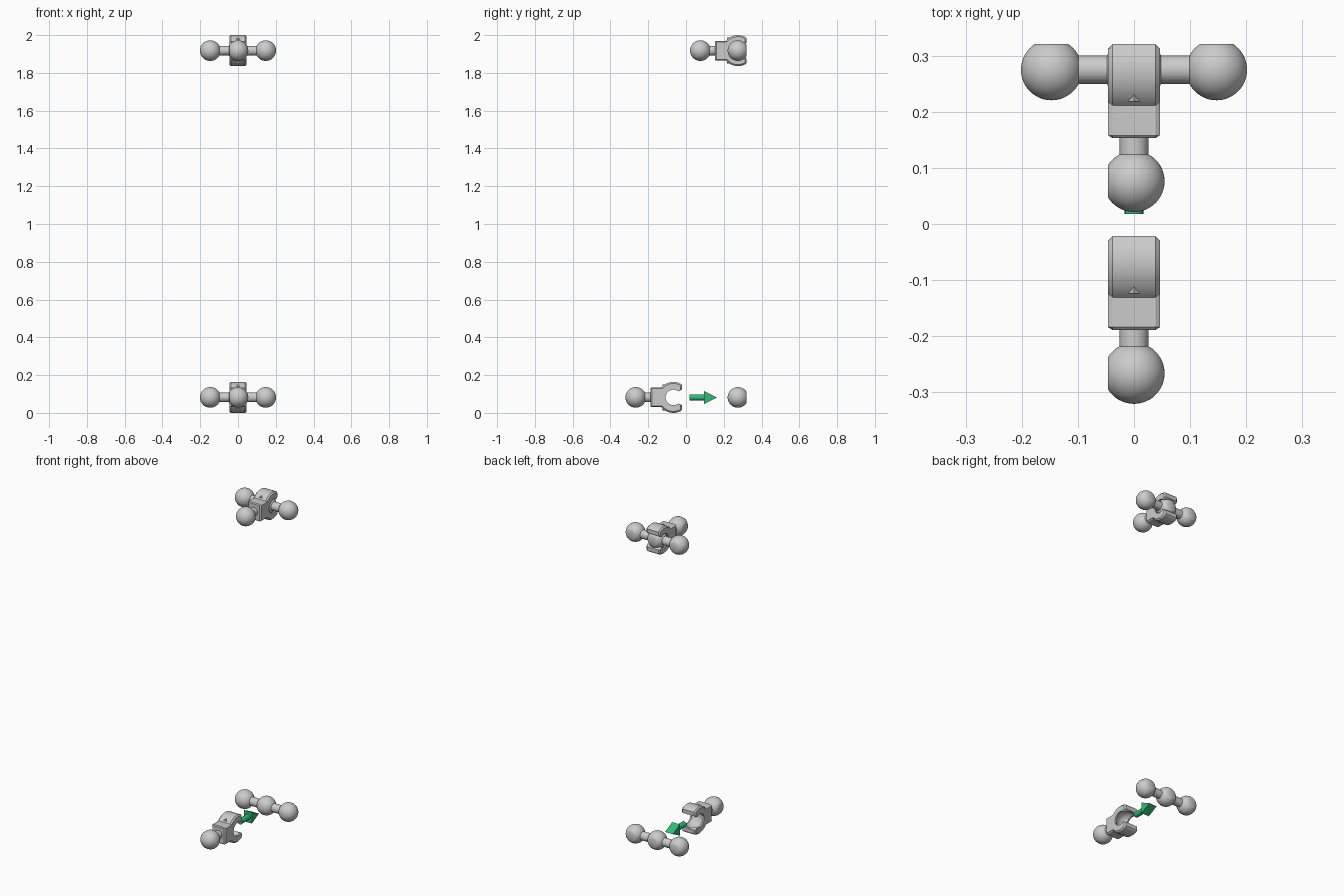
import bpy, bmesh
from math import sin, cos, radians
from mathutils import Vector, Matrix

if "Cube" in bpy.data.objects:
    bpy.data.objects.remove(bpy.data.objects["Cube"])

R = 0.0545        # ball radius
FLAT = 0.046      # distance of the flat from the ball centre, half clip width
ROD = 0.0255
OUT, INN = 0.082, 0.041   # clip ring radii
CHAMFER = 0.008


def finish(name, bm, loc, angle=35):
    bmesh.ops.recalc_face_normals(bm, faces=bm.faces)
    me = bpy.data.meshes.new(name)
    bm.to_mesh(me)
    bm.free()
    ob = bpy.data.objects.new(name, me)
    bpy.context.collection.objects.link(ob)
    ob.location = loc
    bpy.ops.object.select_all(action='DESELECT')
    bpy.context.view_layer.objects.active = ob
    ob.select_set(True)
    bpy.ops.object.shade_smooth_by_angle(angle=radians(angle))
    return ob


def turn(axis):
    return Matrix.Rotation(radians(90), 4, 'Y' if axis == 'X' else 'X')


def ball(name, loc, normal=None, axis='X', radius=R):
    """Ball with one flat facing the given direction."""
    bm = bmesh.new()
    bmesh.ops.create_uvsphere(bm, u_segments=48, v_segments=24, radius=radius, matrix=turn(axis))
    if normal:
        n = Vector(normal)
        bmesh.ops.bisect_plane(bm, geom=bm.verts[:] + bm.edges[:] + bm.faces[:],
                               plane_co=n * FLAT, plane_no=n, clear_outer=True)
        bmesh.ops.holes_fill(bm, edges=[e for e in bm.edges if e.is_boundary], sides=0)
    return finish(name, bm, loc)


def rod(name, loc, length, axis, radius=ROD):
    bm = bmesh.new()
    bmesh.ops.create_cone(bm, cap_ends=True, segments=40, radius1=radius, radius2=radius,
                          depth=length, matrix=turn(axis))
    return finish(name, bm, loc)


def loft_x(name, sections, loc):
    """Skin (x, [(y, z), ...]) sections that share a point count, with capped ends."""
    bm = bmesh.new()
    rings = [[bm.verts.new((x, y, z)) for y, z in pts] for x, pts in sections]
    for a, b in zip(rings, rings[1:]):
        for i in range(len(a)):
            j = (i + 1) % len(a)
            bm.faces.new((a[i], a[j], b[j], b[i]))
    bm.faces.new(rings[0])
    bm.faces.new(rings[-1])
    return finish(name, bm, loc, 30)


def arc(r, a0, a1, n):
    return [(r * cos(radians(a0 + (a1 - a0) * i / n)),
             r * sin(radians(a0 + (a1 - a0) * i / n))) for i in range(n + 1)]


def jaw_profile(d):
    """C-shaped ring with square neck, outer outline shrunk by d."""
    r = OUT - d
    h = r * sin(radians(141))
    half = ([(0.0455 - d, 0.042), (0.0455 - d, 0.066 - d)] + arc(r, 60, 141, 24)
            + [(-0.117, h), (-0.122 + d, h - 0.005)])
    low = [(a, -b) for a, b in reversed(half)]
    return low + arc(INN, -50, -310, 36) + half


def ball_bar(tag, y, z):
    # three balls joined by a straight rod
    for part, x in (('left', -0.147), ('middle', 0), ('right', 0.147)):
        ball(f'{tag}_bar_ball_{part}', (x, y, z), (0, 1, 0))
    rod(f'{tag}_bar_rod', (0, y, z), 0.294, 'X')


def clip(tag, y, z):
    # chamfered jaw
    c, full = jaw_profile(CHAMFER), jaw_profile(0)
    jaw = loft_x(f'{tag}_clip_jaw', [(-FLAT, c), (CHAMFER - FLAT, full),
                                     (FLAT - CHAMFER, full), (FLAT, c)], (0, y, z))
    # spherical socket
    cutter = ball(f'{tag}_socket_cutter', (0, y, z), radius=R + 0.0008)
    bo = jaw.modifiers.new('Socket', 'BOOLEAN')
    bo.object, bo.operation, bo.solver = cutter, 'DIFFERENCE', 'EXACT'
    bpy.ops.object.select_all(action='DESELECT')
    bpy.context.view_layer.objects.active = jaw
    jaw.select_set(True)
    bpy.ops.object.modifier_apply(modifier='Socket')
    bpy.data.objects.remove(cutter)
    bpy.ops.object.shade_smooth_by_angle(angle=radians(30))
    # small roof-shaped nibs where the ring meets the neck
    for side, s in (('upper', 1), ('lower', -1)):
        bm = bmesh.new()
        tri = [(-0.016, 0.055), (0.016, 0.055), (0, 0.069)]
        a, b = [[bm.verts.new((p, q, s * h)) for p, h in tri] for q in (-0.057, -0.035)]
        bm.faces.new(a)
        bm.faces.new(b)
        for i in range(3):
            bm.faces.new((a[i], a[i - 1], b[i - 1], b[i]))
        finish(f'{tag}_clip_nib_{side}', bm, (0, y, z))
    # stem and ball on the front
    rod(f'{tag}_clip_stem', (0, y - 0.16, z), 0.08, 'Y')
    ball(f'{tag}_clip_ball', (0, y - 0.199, z), (-1, 0, 0), 'Y')


BAR_Y, LOW, HIGH = 0.275, OUT, 2 - OUT

# separated pair below, assembled pair above
ball_bar('lower', BAR_Y, LOW)
clip('lower', -0.067, LOW)
ball_bar('upper', BAR_Y, HIGH)
clip('upper', BAR_Y, HIGH)

# green arrow showing the snap direction
green = bpy.data.materials.new('green')
green.diffuse_color = (0.03, 0.5, 0.2, 1)
green.use_nodes = True
green.node_tree.nodes["Principled BSDF"].inputs["Base Color"].default_value = green.diffuse_color
tri = [(0.096, -0.034), (0.164, 0), (0.096, 0.034)]
head = loft_x('arrow_head', [(-0.026, tri), (0.026, tri)], (0, 0, LOW))
shaft = rod('arrow_shaft', (0, 0.058, LOW), 0.08, 'Y', 0.0165)
for part in (head, shaft):
    part.data.materials.append(green)
